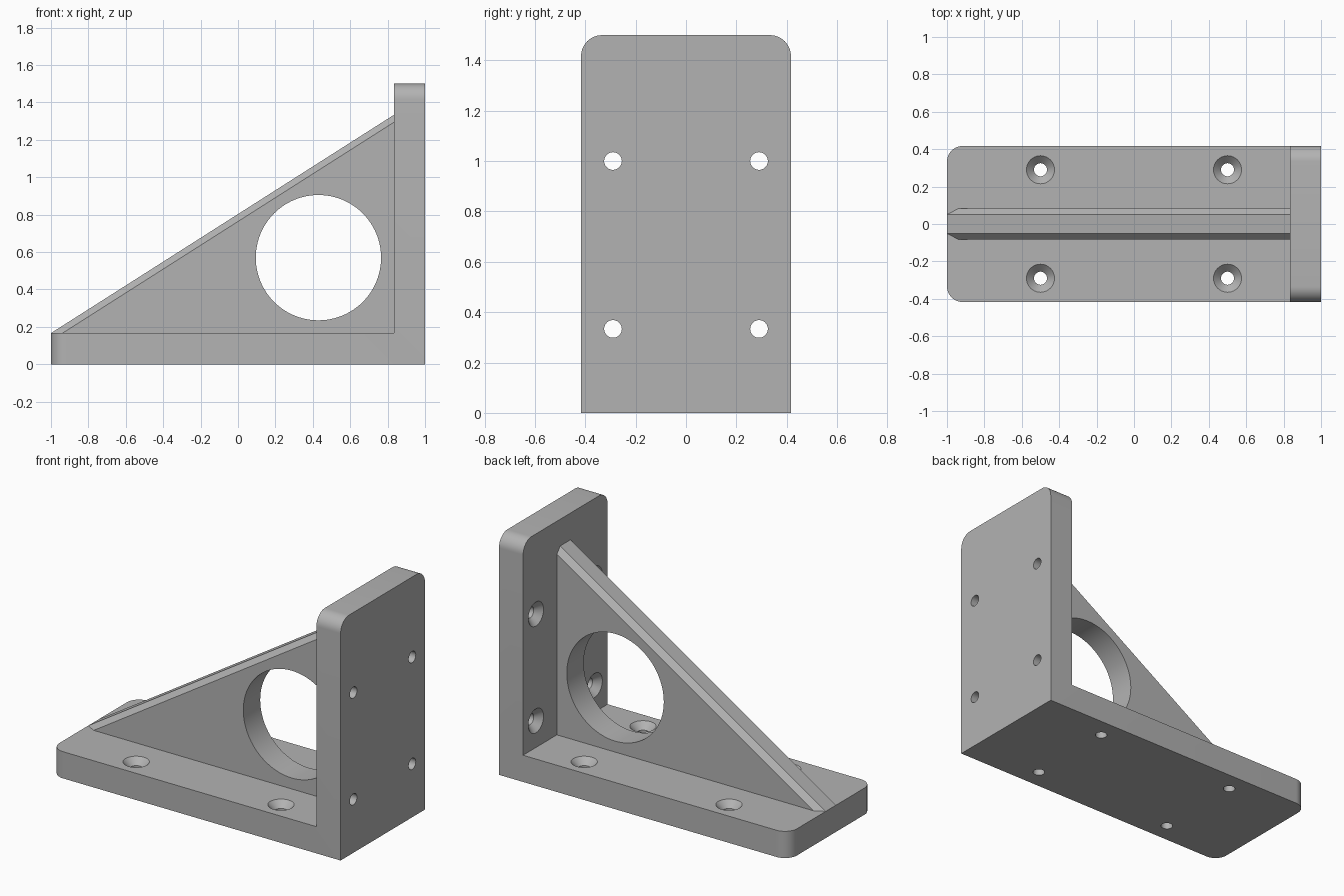
import bpy, bmesh, math
from mathutils import Matrix, Vector

cube = bpy.data.objects.get("Cube")
if cube:
    bpy.data.objects.remove(cube, do_unlink=True)

T = 1 / 6        # plate thickness
W = 5 / 12       # half width of the plates
R = T / 2        # corner radius and half rib thickness
INNER = 1 - T    # inner face of the upright plate
SLOPE = 7 / 11   # rise of the rib
CHAMFER = T / 5

grey = bpy.data.materials.new("plain grey")
grey.use_nodes = True
grey.diffuse_color = (0.45, 0.45, 0.45, 1)
grey.node_tree.nodes["Principled BSDF"].inputs["Base Color"].default_value = grey.diffuse_color


def make_object(name, bm):
    bmesh.ops.recalc_face_normals(bm, faces=bm.faces)
    mesh = bpy.data.meshes.new(name)
    bm.to_mesh(mesh)
    bm.free()
    mesh.materials.append(grey)
    obj = bpy.data.objects.new(name, mesh)
    bpy.context.collection.objects.link(obj)
    return obj


def loft(sections):
    """Join equal-length loops of points into a closed solid."""
    bm = bmesh.new()
    loops = [[bm.verts.new(p) for p in s] for s in sections]
    n = len(loops[0])
    for a, b in zip(loops, loops[1:]):
        for i in range(n):
            j = (i + 1) % n
            bm.faces.new((a[i], a[j], b[j], b[i]))
    bm.faces.new(loops[0])
    bm.faces.new(loops[-1])
    return bm


def side_section(points, y):
    return [(x, y, z) for x, z in points]


def lathe(name, rings, place, sides=48):
    """Round cutter from (radius, height) rings along local z."""
    turns = [2 * math.pi * i / sides for i in range(sides)]
    bm = loft([[(r * math.cos(a), r * math.sin(a), h) for a in turns] for r, h in rings])
    bm.transform(place)
    return make_object(name, bm)


# L-shaped plates with rounded outer corners
profile = [(-1, 0), (1, 0), (1, 1.5), (INNER, 1.5), (INNER, T), (-1, T)]
bm = loft([side_section(profile, y) for y in (-W, W)])


def is_corner(edge):
    a, b = (v.co for v in edge.verts)
    end = abs(a.x + 1) + abs(b.x + 1) < 1e-4 and abs(a.z - b.z) > 0.1
    top = abs(a.z - 1.5) + abs(b.z - 1.5) < 1e-4 and abs(a.x - b.x) > 0.1
    return end or top


bmesh.ops.bevel(bm, geom=[e for e in bm.edges if is_corner(e)], offset=R,
                segments=10, profile=0.5, affect='EDGES')
bracket = make_object("angle_bracket", bm)


# Gusset rib with a chamfered sloping edge, rooted inside both plates
def rib_profile(drop):
    start, end = drop / SLOPE - 1, 0.9
    return [(start, T), (start + 0.05, 0.1), (end, 0.1),
            (end, T + SLOPE * (end + 1) - drop)]


drop = CHAMFER * math.hypot(1, SLOPE)
rib = make_object("gusset_rib", loft([
    side_section(rib_profile(d), y)
    for d, y in ((drop, -R), (0, CHAMFER - R), (0, R - CHAMFER), (drop, R))]))

# Large lightening hole through the rib
cutters = [lathe("rib_hole_cutter", [(0.335, -0.2), (0.335, 0.2)],
                 Matrix.Translation((0.43, 0, 0.57)) @ Matrix.Rotation(math.pi / 2, 4, 'X'), 96)]

# Countersunk screw holes in both plates, heads on the inner faces
screw = [(0.035, -0.3), (0.035, -0.04), (0.075, 0), (0.075, 0.02)]
to_wall = Matrix.Rotation(-math.pi / 2, 4, 'Y')
for y in (-0.29, 0.29):
    for x in (-0.5, 0.5):
        cutters.append(lathe("base_screw_cutter", screw, Matrix.Translation((x, y, T))))
    for z in (1 / 3, 1):
        cutters.append(lathe("wall_screw_cutter", screw,
                             Matrix.Translation((INNER, y, z)) @ to_wall))


def apply_boolean(target, other, operation):
    mod = target.modifiers.new(operation.title(), 'BOOLEAN')
    mod.operation, mod.object, mod.solver = operation, other, 'EXACT'
    bpy.ops.object.select_all(action='DESELECT')
    target.select_set(True)
    bpy.context.view_layer.objects.active = target
    bpy.ops.object.modifier_apply(modifier=mod.name)
    bpy.data.objects.remove(other, do_unlink=True)


apply_boolean(rib, cutters.pop(0), 'DIFFERENCE')
apply_boolean(bracket, rib, 'UNION')
for cutter in cutters:
    apply_boolean(bracket, cutter, 'DIFFERENCE')

bpy.ops.object.shade_smooth_by_angle(angle=math.radians(25))
